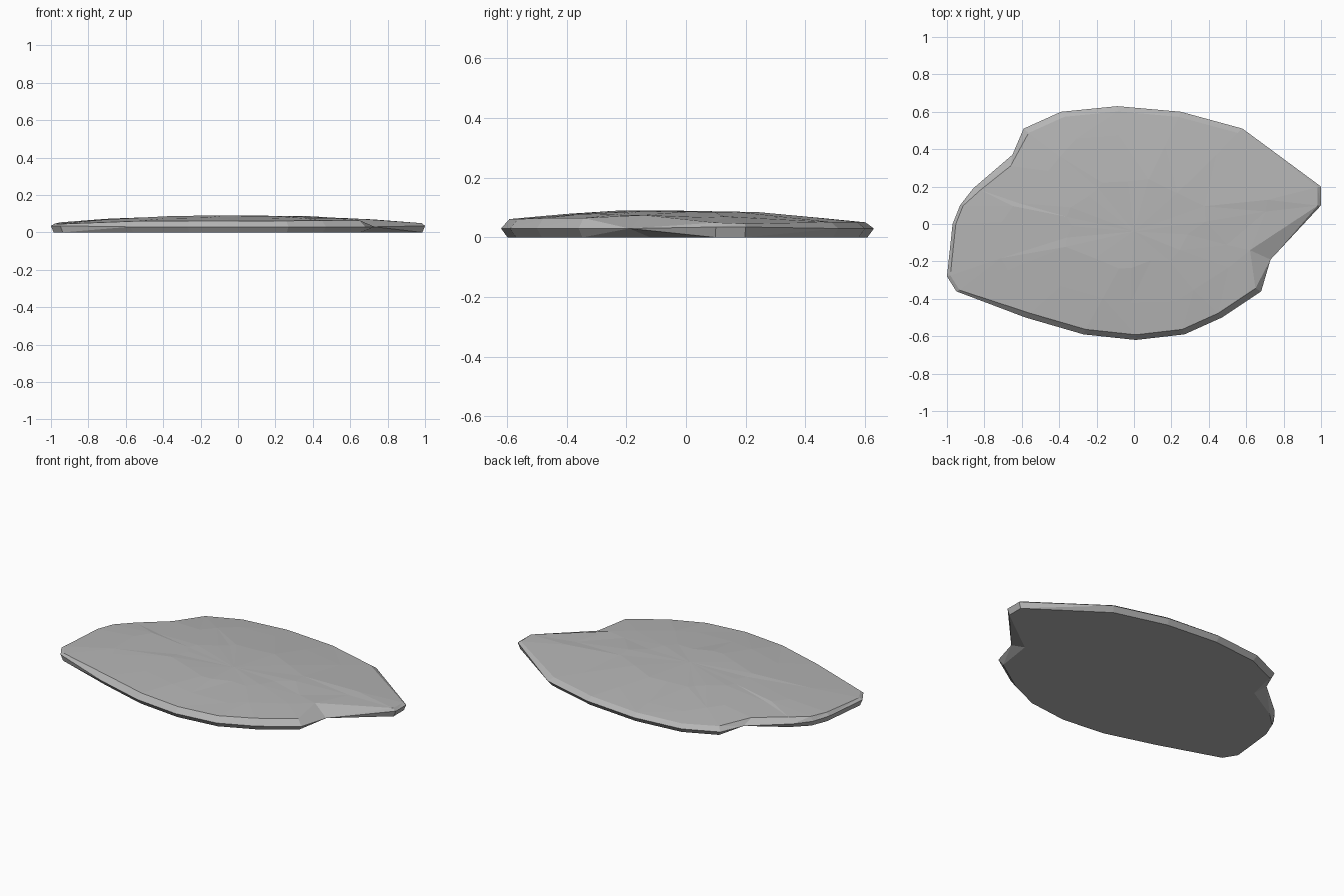
import bpy, bmesh, random

random.seed(4)
cube = bpy.data.objects.get("Cube")
if cube:
    bpy.data.objects.remove(cube, do_unlink=True)

stone = bpy.data.materials.new("grey stone")
stone.use_nodes = True
GREY = (0.46, 0.46, 0.46, 1)
stone.diffuse_color = GREY
stone.node_tree.nodes["Principled BSDF"].inputs["Base Color"].default_value = GREY

# Widest outline of the slab, anticlockwise from the right tip
RIM = [(1, .10), (1, .20), (.58, .51), (.25, .60), (-.09, .63), (-.39, .60),
       (-.59, .51), (-.65, .37), (-.86, .19), (-.93, .10), (-.97, 0), (-1, -.28),
       (-.95, -.36), (-.58, -.50), (-.27, -.59), (.01, -.62), (.27, -.59),
       (.47, -.50), (.68, -.36), (.73, -.19)]
LEFT_NOTCH, RIGHT_NOTCH = 7, 19


def dome(x, y):
    return .092 - .042 * x * x - .1 * (y + .04) ** 2


def ring(bm, scale, height, notches=None, jitter=0.0):
    """Scaled copy of the outline, kept full at the blunt ends."""
    verts = []
    for i, (x, y) in enumerate(RIM):
        s = scale
        if scale > .9 and abs(x) > .92:
            s = 1 - (1 - scale) * .4
        px, py = x * s, y * s
        if notches and i in notches:
            px, py = notches[i]
        px += random.uniform(-jitter, jitter)
        py += random.uniform(-jitter, jitter)
        verts.append(bm.verts.new((px, py, height(px, py))))
    return verts


def bridge(bm, a, b):
    n = len(a)
    for i in range(n):
        j = (i + 1) % n
        bm.faces.new((a[i], a[j], b[j], b[i]))


bm = bmesh.new()
# Flat underside, rim, bevelled shoulder and low crown
base = ring(bm, .965, lambda x, y: 0,
            {LEFT_NOTCH: (-.61, .31), RIGHT_NOTCH: (.69, -.12)})
rim = ring(bm, 1, lambda x, y: .035 if abs(x) > .94 else .03)
shoulder = ring(bm, .955, dome,
                {LEFT_NOTCH: (-.66, .31), RIGHT_NOTCH: (.62, -.14)})
upper = ring(bm, .72, lambda x, y: dome(x, y) + random.uniform(-.003, .003), jitter=.03)
crown = ring(bm, .36, lambda x, y: dome(x, y) + random.uniform(-.002, .002), jitter=.03)
layers = [base, rim, shoulder, upper, crown]
for low, high in zip(layers, layers[1:]):
    bridge(bm, low, high)
peak = bm.verts.new((0, -.04, .09))
for i in range(len(crown)):
    bm.faces.new((crown[i], crown[(i + 1) % len(crown)], peak))
bm.faces.new(base[::-1])
bmesh.ops.triangulate(bm, faces=[f for f in bm.faces if len(f.verts) == 4])
bmesh.ops.recalc_face_normals(bm, faces=bm.faces)

mesh = bpy.data.meshes.new("stone_slab")
bm.to_mesh(mesh)
bm.free()
mesh.materials.append(stone)
slab = bpy.data.objects.new("stone_slab", mesh)
bpy.context.collection.objects.link(slab)
